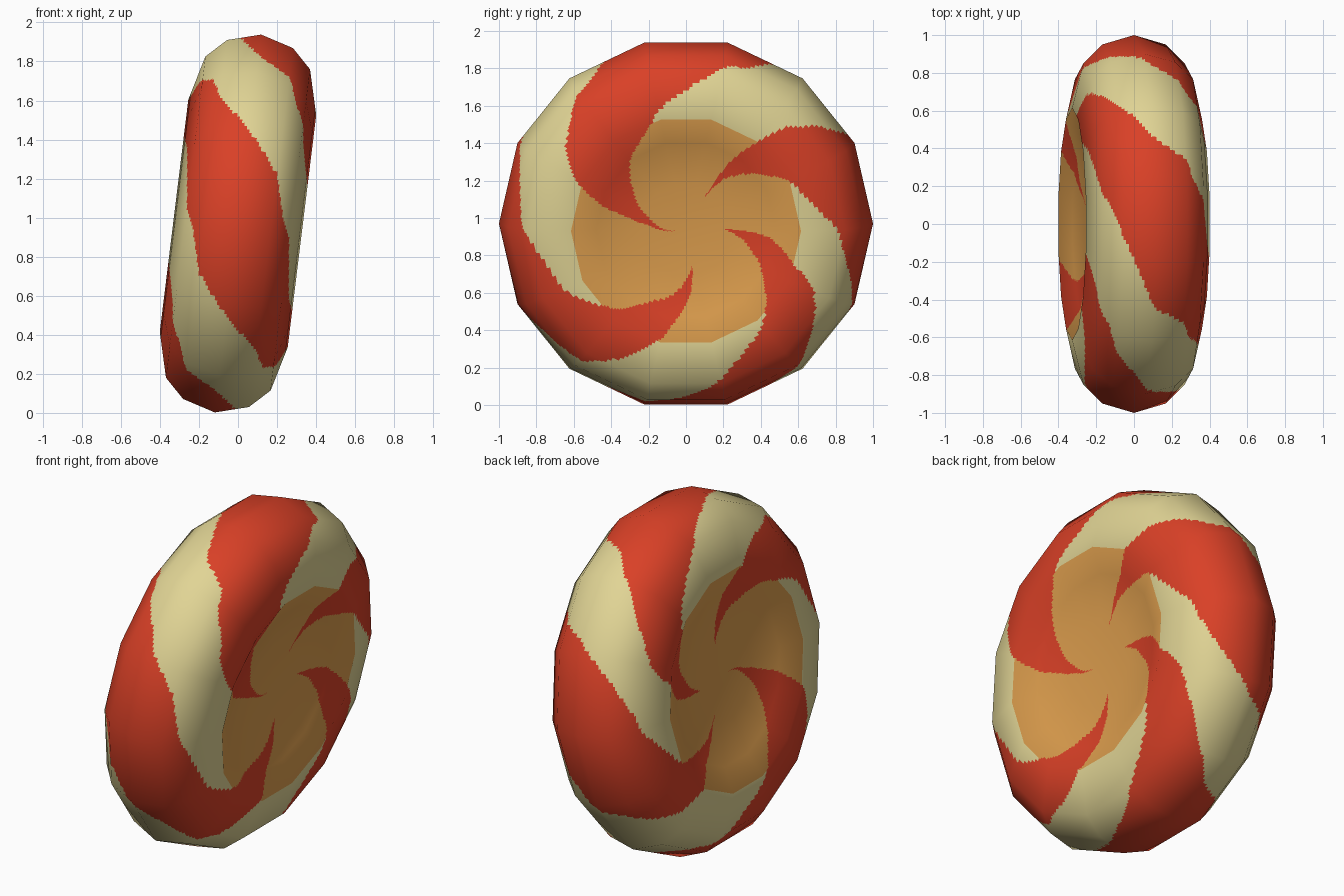
import bpy
from math import sin, cos, radians, sqrt, pi

if "Cube" in bpy.data.objects:
    bpy.data.objects.remove(bpy.data.objects["Cube"])

SIDES, SUB, STEP = 14, 20, 12        # polygon sides, cuts per side, cuts per profile segment
TILT, CENTRE_Z = radians(7), 0.97

# half profile: (along axis, radius) from the dish centre over the lip to the tread
half = [(.23, 0), (.24, .25), (.27, .48), (.33, .615), (.27, .85), (.17, .95), (0, 1)]
profile = half + [(-u, r) for u, r in reversed(half[:-1])]

# swirl stripes: start and end angle in degrees at each radius
radii = [.07, .2, .33, .45, .6, .7, .8, .9, .95, 1]
stripes = [
    ([190, 165, 147, 133, 110, 99, 87, 76, 68, 62],
     [190, 175, 168, 165, 158, 152, 145, 133, 124, 117]),
    ([60, 60, 54, 43, 28, 13, 1, -12, -18, -29],
     [60, 60, 59, 57, 52, 49, 45, 39, 35, 29]),
    ([0, 0, -12, -27, -43, -58, -73, -85, -94, -117],
     [0, 0, -2, -5, -16, -22, -29, -40, -48, -62]),
    ([280, 280, 264, 243, 224, 211, 192, 175, 163, 151],
     [280, 280, 275, 267, 257, 249, 243, 233, 223, 209]),
]


def lerp(a, b, t):
    return a + (b - a) * t


def lookup(table, r):
    for k in range(len(radii) - 1):
        if r <= radii[k + 1]:
            return lerp(table[k], table[k + 1], (r - radii[k]) / (radii[k + 1] - radii[k]))
    return table[-1]


def colour_index(u, r, angle):
    """0 cream, 1 red, 2 orange; the far side is the near side turned over."""
    if u < 0:
        angle = -angle
    if r > radii[0]:
        for start, end in stripes:
            a, b = lookup(start, r), lookup(end, r)
            if (angle - a) % 360 < b - a:
                return 1
    return 2 if r < .615 else 0


def tilted(u, y, h):
    return (u * cos(TILT) + h * sin(TILT), y, -u * sin(TILT) + h * cos(TILT))


# profile normals at the coarse points, blended for smooth shading
def unit(a, b):
    n = sqrt(a * a + b * b)
    return a / n, b / n


seg = [unit(q[1] - p[1], p[0] - q[0]) for p, q in zip(profile, profile[1:])]
norm = [(1, 0)] + [unit(a[0] + b[0], a[1] + b[1]) for a, b in zip(seg, seg[1:])] + [(-1, 0)]
rows = []
for k in range(len(profile) - 1):
    for s in range(STEP):
        t = s / STEP
        rows.append([lerp(profile[k][c], profile[k + 1][c], t) for c in (0, 1)]
                    + list(unit(*[lerp(norm[k][c], norm[k + 1][c], t) for c in (0, 1)])))
rows.append([*profile[-1], -1, 0])

# spin the profile round a 14-sided polygon
cols = SIDES * SUB
verts, normals, faces, mats = [], [], [], []


def add(u, y, h, n):
    x, yy, z = tilted(u, y, h)
    verts.append((x, yy, z + CENTRE_Z))
    normals.append(tilted(*n))


add(rows[0][0], 0, 0, (1, 0, 0))
for u, r, nu, nr in rows[1:-1]:
    for j in range(cols):
        k, t = divmod(j, SUB)
        a, b = 2 * pi * k / SIDES, 2 * pi * (k + 1) / SIDES
        ang = 2 * pi * j / cols
        add(u, r * lerp(cos(a), cos(b), t / SUB), r * lerp(sin(a), sin(b), t / SUB),
            (nu, nr * cos(ang), nr * sin(ang)))
add(rows[-1][0], 0, 0, (-1, 0, 0))
last = len(verts) - 1


def vid(i, j):
    if i == 0:
        return 0
    if i == len(rows) - 1:
        return last
    return 1 + (i - 1) * cols + j % cols


for i in range(len(rows) - 1):
    u, r = (rows[i][0] + rows[i + 1][0]) / 2, (rows[i][1] + rows[i + 1][1]) / 2
    for j in range(cols):
        ring = [vid(i, j), vid(i + 1, j), vid(i + 1, j + 1), vid(i, j + 1)]
        faces.append(list(dict.fromkeys(ring)))
        mats.append(colour_index(u, r, 360 * (j + .5) / cols))

mesh = bpy.data.meshes.new("swirl_wheel")
mesh.from_pydata(verts, [], faces)
for name, col in (("cream", (.75, .66, .30)), ("red", (.70, .052, .02)), ("orange", (.72, .34, .075))):
    m = bpy.data.materials.new(name)
    m.diffuse_color = (*col, 1)
    m.use_nodes = True
    m.node_tree.nodes["Principled BSDF"].inputs["Base Color"].default_value = m.diffuse_color
    mesh.materials.append(m)
mesh.polygons.foreach_set("material_index", mats)
mesh.polygons.foreach_set("use_smooth", [True] * len(faces))
mesh.update()
mesh.normals_split_custom_set_from_vertices(normals)
bpy.context.collection.objects.link(bpy.data.objects.new("swirl_wheel", mesh))
